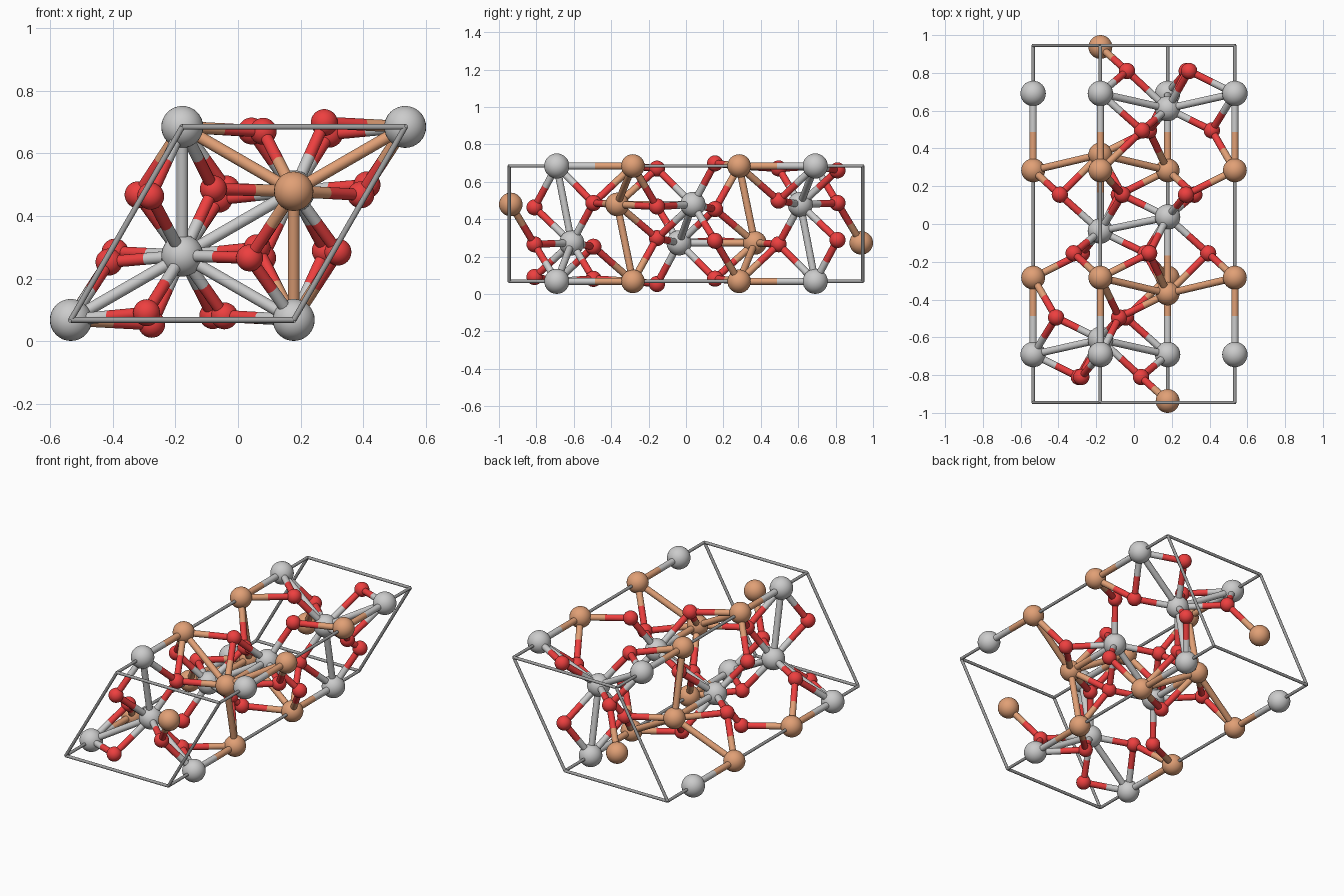
import bpy, math
from mathutils import Vector

if "Cube" in bpy.data.objects:
    bpy.data.objects.remove(bpy.data.objects["Cube"])

A, C = 0.712, 1.89                 # cell edge across and along y
H = A * math.sqrt(3) / 2
Z0 = 0.068
MID = Vector((0, 0, Z0 + H / 2))   # inversion centre


def material(name, rgb):
    m = bpy.data.materials.new(name)
    m.diffuse_color = (*rgb, 1)
    m.use_nodes = True
    m.node_tree.nodes["Principled BSDF"].inputs["Base Color"].default_value = m.diffuse_color
    return m


MATS = {"grey": material("light_grey", (0.72, 0.73, 0.75)),
        "orange": material("orange", (0.75, 0.35, 0.18)),
        "red": material("red", (0.85, 0.05, 0.05)),
        "frame": material("dark_grey", (0.35, 0.35, 0.35))}
RADIUS = {"grey": 0.067, "orange": 0.063, "red": 0.043}


def shared_mesh(maker, mat, **kw):
    """Make one smooth primitive and keep only its mesh for reuse."""
    maker(**kw)
    o = bpy.context.object
    bpy.ops.object.shade_smooth_by_angle()
    me = o.data
    bpy.data.objects.remove(o)
    me.materials.append(mat)
    return me


def place(name, me):
    o = bpy.data.objects.new(name, me)
    bpy.context.collection.objects.link(o)
    return o


ball = {k: shared_mesh(bpy.ops.mesh.primitive_uv_sphere_add, MATS[k],
                       segments=32, ring_count=16, radius=r) for k, r in RADIUS.items()}
rod = {k: shared_mesh(bpy.ops.mesh.primitive_cylinder_add, m,
                      vertices=20, radius=1, depth=1) for k, m in MATS.items()}


def bar(name, p, q, kind, r):
    o = place(name, rod[kind])
    d = q - p
    o.location = (p + q) / 2
    o.rotation_mode = 'QUATERNION'
    o.rotation_quaternion = d.to_track_quat('Z', 'Y')
    o.scale = (r, r, d.length)


# Lattice columns seen from the front (x, z)
corners = [(-0.75 * A, Z0), (0.25 * A, Z0), (0.75 * A, Z0 + H), (-0.25 * A, Z0 + H)]
P = (-0.25 * A, Z0 + H / 3)
Q = (0.25 * A, Z0 + 2 * H / 3)

# Front half of the atoms: metals
half = []
for x, z in corners:
    half += [("grey", Vector((x, -0.691, z))), ("orange", Vector((x, -0.284, z)))]
for kind, (x, z), y in [("grey", P, -0.611), ("grey", P, -0.037),
                        ("orange", Q, -0.937), ("orange", Q, -0.368)]:
    half.append((kind, Vector((x, y, z))))

# Oxygen triples around each column: axis, y, radius, first angle
for (x, z), y, r, a0 in [(P, -0.81, 0.215, -2), (P, -0.495, 0.235, 65), (Q, -0.155, 0.215, -3)]:
    for k in range(3):
        a = math.radians(a0 + 120 * k)
        half.append(("red", Vector((x + r * math.cos(a), y, z + r * math.sin(a)))))
# Two boundary oxygens repeated on the opposite cell face
o1, o2 = half[-3][1], half[-2][1]
half += [("red", o1 - Vector((A, 0, 0))), ("red", o2 - Vector((A / 2, 0, H)))]

# Back half by inversion
atoms = half + [(k, 2 * MID - p) for k, p in half]
for kind, p in atoms:
    place(kind + "_atom", ball[kind]).location = p

# Bonds: two half rods, each in the colour of its own atom
for i, (ka, pa) in enumerate(atoms):
    for kb, pb in atoms[i + 1:]:
        reds = (ka == "red") + (kb == "red")
        if reds == 2 or (pa - pb).length > (0.33 if reds else 0.44):
            continue
        m = (pa + pb) / 2
        bar("bond_half", pa, m, ka, 0.019)
        bar("bond_half", pb, m, kb, 0.019)

# Cell frame
for i in range(4):
    (x0, z0), (x1, z1) = corners[i], corners[(i + 1) % 4]
    bar("frame_long_edge", Vector((x0, -C / 2, z0)), Vector((x0, C / 2, z0)), "frame", 0.009)
    for y in (-C / 2, C / 2):
        bar("frame_end_edge", Vector((x0, y, z0)), Vector((x1, y, z1)), "frame", 0.009)
